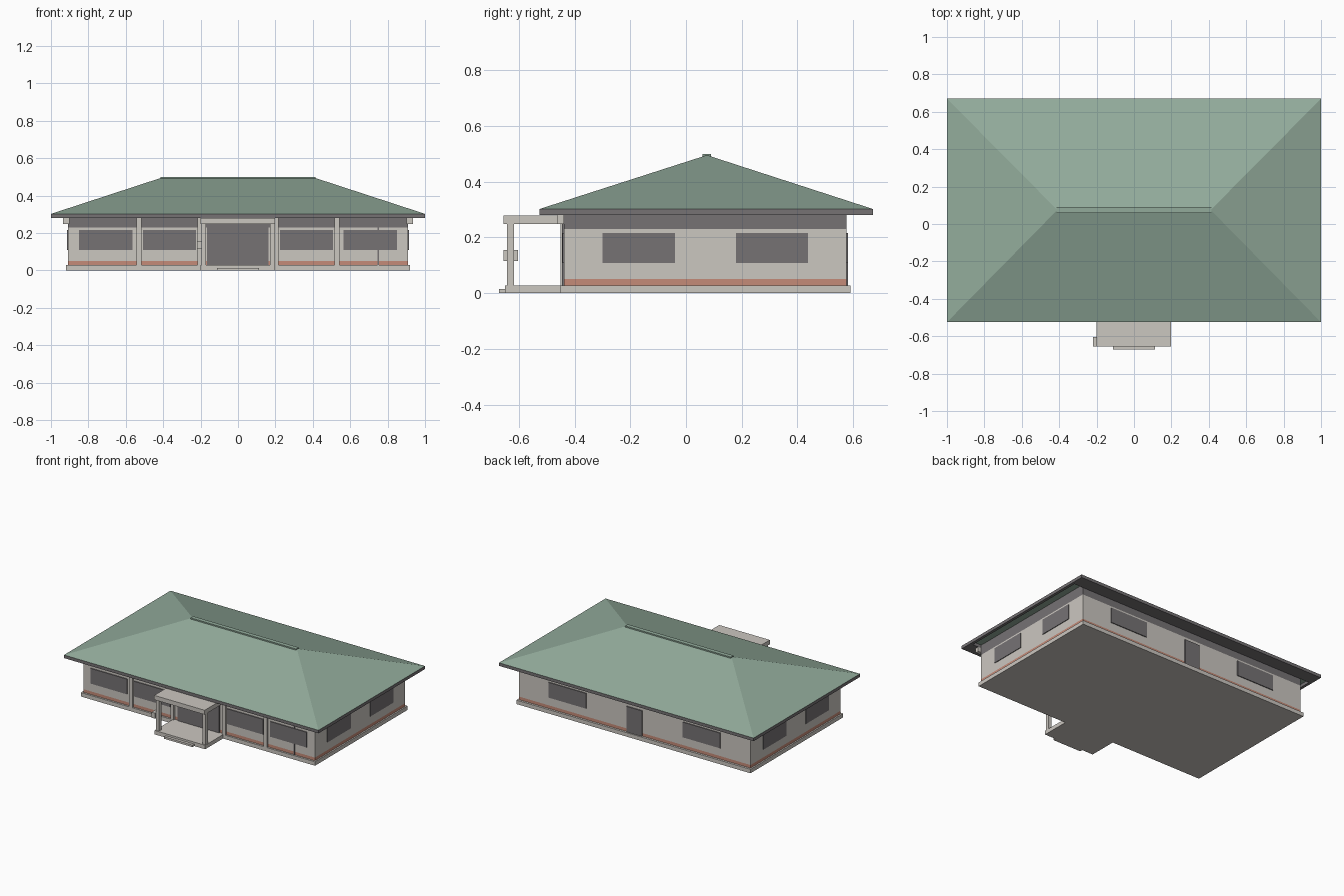
import bpy, bmesh

cube = bpy.data.objects.get("Cube")
if cube:
    bpy.data.objects.remove(cube, do_unlink=True)


def material(name, rgb):
    m = bpy.data.materials.new(name)
    m.use_nodes = True
    m.diffuse_color = (*rgb, 1)
    m.node_tree.nodes["Principled BSDF"].inputs["Base Color"].default_value = (*rgb, 1)
    return m


PLASTER = material("warm grey plaster", (0.60, 0.57, 0.53))
GREEN = material("green roofing", (0.29, 0.41, 0.33))
DARK = material("dark grey", (0.18, 0.17, 0.175))
RED = material("brick red", (0.56, 0.26, 0.19))


def make_object(name, bm, mat):
    bmesh.ops.recalc_face_normals(bm, faces=bm.faces)
    mesh = bpy.data.meshes.new(name)
    bm.to_mesh(mesh)
    bm.free()
    mesh.materials.append(mat)
    obj = bpy.data.objects.new(name, mesh)
    bpy.context.collection.objects.link(obj)
    return obj


def box(name, xs, ys, zs, mat):
    """Box from its extents along each axis."""
    bm = bmesh.new()
    bmesh.ops.create_cube(bm, size=1)
    for v in bm.verts:
        v.co = [lim[0] if c < 0 else lim[1] for c, lim in zip(v.co, (xs, ys, zs))]
    return make_object(name, bm, mat)


def mirrored(name, xs, ys, zs, mat):
    """A box on the left and its mirror on the right."""
    box("left_" + name, xs, ys, zs, mat)
    box("right_" + name, (-xs[1], -xs[0]), ys, zs, mat)


# Main body, in horizontal layers
WX, FRONT, BACK = 0.91, -0.437, 0.575
FLOOR, EAVE = 0.028, 0.302
box("foundation", (-0.92, 0.92), (-0.45, 0.59), (0, FLOOR), PLASTER)
box("wall_base_band", (-WX, WX), (FRONT, BACK), (FLOOR, 0.05), RED)
box("walls", (-WX, WX), (FRONT, BACK), (0.05, 0.23), PLASTER)
box("wall_top_band", (-WX, WX), (FRONT, BACK), (0.23, EAVE), DARK)

# Hipped roof
Y0, Y1, RIDGE_Y = -0.525, 0.67, 0.075
bm = bmesh.new()
eave = [bm.verts.new((x, y, EAVE)) for x, y in ((-1, Y0), (1, Y0), (1, Y1), (-1, Y1))]
left, right = [bm.verts.new((x, RIDGE_Y, 0.495)) for x in (0.41, -0.41)]
a, b, c, d = eave
for face in ((a, b, left, right), (b, c, left), (c, d, right, left), (d, a, right), (d, c, b, a)):
    bm.faces.new(face)
make_object("hipped_roof", bm, GREEN)
box("ridge_cap", (-0.415, 0.415), (0.06, 0.09), (0.49, 0.499), GREEN)

# Fascia boards and soffits
FZ = (0.28, EAVE)
box("front_fascia", (-1, 1), (Y0, FRONT), FZ, DARK)
box("back_fascia", (-1, 1), (BACK, Y1), FZ, DARK)
mirrored("fascia", (0.98, 1), (FRONT, BACK), FZ, DARK)

# Windows
WZ = (0.108, 0.216)
for label, xs in (("inner", (0.225, 0.507)), ("outer", (0.563, 0.85))):
    mirrored(f"front_{label}_window", xs, (FRONT - 0.006, FRONT), WZ, DARK)
mirrored("back_window", (0.38, 0.675), (BACK, BACK + 0.006), WZ, DARK)
for label, ys in (("front", (-0.3, -0.04)), ("rear", (0.18, 0.437))):
    mirrored(f"side_{label}_window", (WX, WX + 0.005), ys, WZ, DARK)

# Doors
box("front_door", (-0.165, 0.163), (FRONT - 0.007, FRONT), (FLOOR, 0.242), DARK)
box("back_door", (-0.06, 0.06), (BACK, BACK + 0.007), (FLOOR, 0.21), DARK)

# Front wall columns, corner brackets and downpipe
mirrored("wall_column", (0.515, 0.543), (FRONT - 0.013, FRONT), (FLOOR, FZ[0]), PLASTER)
mirrored("door_column", (0.19, 0.216), (FRONT - 0.013, FRONT), (FLOOR, FZ[0]), PLASTER)
mirrored("corner_bracket", (0.9, 0.935), (-0.463, FRONT), (0.248, FZ[0]), PLASTER)
box("downpipe", (0.746, 0.753), (FRONT - 0.007, FRONT), (FLOOR, 0.25), DARK)

# Entrance porch
box("porch_floor", (-0.2, 0.197), (-0.65, -0.45), (0, FLOOR), PLASTER)
box("porch_step", (-0.112, 0.112), (-0.67, -0.65), (0, 0.014), PLASTER)
mirrored("porch_column", (0.17, 0.195), (-0.643, -0.617), (FLOOR, 0.248), PLASTER)
box("porch_canopy", (-0.2, 0.197), (-0.655, FRONT), (0.248, 0.279), PLASTER)
box("column_box", (-0.22, -0.193), (-0.655, -0.603), (0.115, 0.154), PLASTER)
